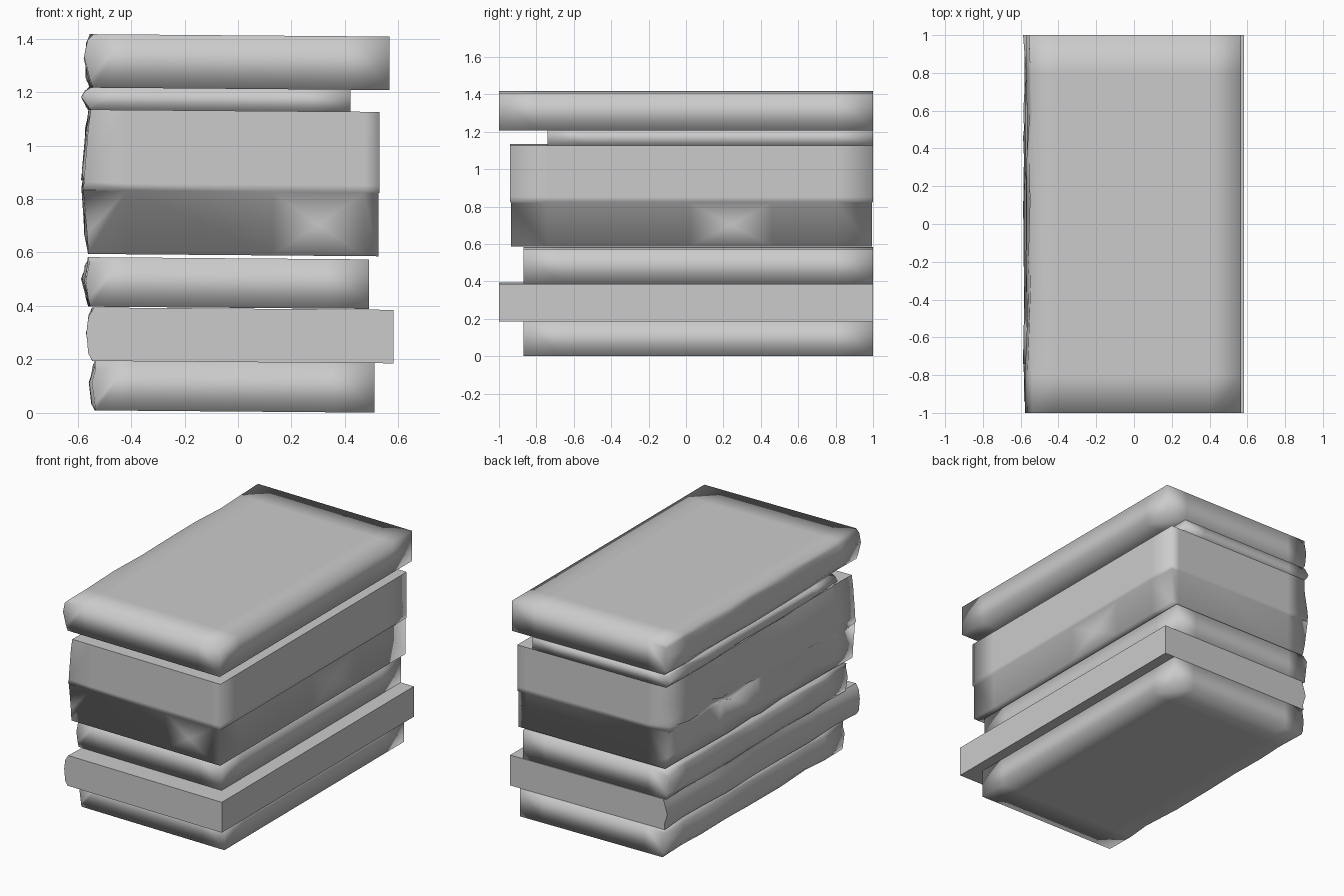
import bpy
import bmesh
import random
from mathutils import Vector

random.seed(4)
cube = bpy.data.objects.get("Cube")
if cube:
    bpy.data.objects.remove(cube)

grey = bpy.data.materials.new("paper grey")
grey.use_nodes = True
grey.diffuse_color = (0.6, 0.6, 0.6, 1)
grey.node_tree.nodes["Principled BSDF"].inputs["Base Color"].default_value = (0.6, 0.6, 0.6, 1)


def cut(bm, axis, values, faces=None):
    """Slice the mesh, or only some of its faces, across an axis."""
    normal = Vector([float(i == axis) for i in range(3)])
    for v in values:
        picked = [f for f in bm.faces if faces is None or faces(f)]
        geom = picked + list({e for f in picked for e in f.edges}) + list({p for f in picked for p in f.verts})
        bmesh.ops.bisect_plane(bm, geom=geom, plane_co=normal * v, plane_no=normal)


def worn_edge(bm, x0, z0, z1):
    """Bulge the -x side and make it uneven along its length."""
    def on_side(f):
        return f.normal.x < -0.9 and f.calc_center_median().x < x0 + 0.01
    bm.normal_update()
    h = z1 - z0
    cut(bm, 2, [z0 + h * 0.15, z0 + h * 0.55, z0 + h * 0.85], on_side)
    cut(bm, 1, [-0.5, -0.22, 0.1, 0.35, 0.6], on_side)
    for v in bm.verts:
        if v.co.x < x0 + 0.005:
            t = (v.co.z - z0) / h
            bulge = 4 * t * (1 - t)
            v.co.x += 0.02 - 0.026 * bulge + random.uniform(-0.007, 0.012)
            if 0.05 < t < 0.95:
                v.co.z += random.uniform(-0.04, 0.04) * h


def book(name, x0, x1, y0, z0, z1, seam=None, crisp=False, columns=None, rows=None):
    """A slab flush with the back; seam adds a shallow lip around it."""
    y1 = 1.0
    bm = bmesh.new()
    bmesh.ops.create_cube(bm, size=1)
    bmesh.ops.scale(bm, vec=(x1 - x0, y1 - y0, z1 - z0), verts=bm.verts)
    bmesh.ops.translate(bm, vec=((x0 + x1) / 2, (y0 + y1) / 2, (z0 + z1) / 2), verts=bm.verts)
    cut(bm, 0, columns or [x0 + 0.15, x1 - 0.16])
    cut(bm, 1, rows or [y0 + 0.2, y1 - 0.2])
    if seam:
        cut(bm, 2, [seam - 0.015, seam, seam + 0.015])
        bm.normal_update()
        # Draw the lower half in a little, on the three clean sides
        for v in bm.verts:
            if v.co.z < seam - 0.01:
                v.co.x -= 0.005 * (v.co.x > x1 - 0.001)
                v.co.y += 0.005 * (v.co.y < y0 + 0.001) - 0.005 * (v.co.y > y1 - 0.001)
        for v in bm.verts:
            if abs(v.co.z - seam) < 0.001:
                v.co.z = seam - 0.012
        # Pressed marks on the front and the +x side
        marks = []
        for f in bm.faces:
            c = f.calc_center_median()
            if c.z < seam - 0.05 and len(f.verts) == 4:
                front = f.normal.y < -0.9 and columns[-2] < c.x < columns[-1]
                side = f.normal.x > 0.9 and rows[1] < c.y < rows[2]
                if front or side:
                    marks.append(f)
        bmesh.ops.poke(bm, faces=marks)
    worn_edge(bm, x0, z0, z1)
    for v in bm.verts:
        v.co.z = max(0, v.co.z - 0.008 * v.co.x)
    bm.normal_update()
    for f in bm.faces:
        f.smooth = True
    # Crisp edges: all of them, or just the top rim of the seamed book
    for e in bm.edges:
        if len(e.link_faces) == 2 and e.calc_face_angle(0) > 0.7:
            mid = (e.verts[0].co + e.verts[1].co) / 2
            e.smooth = not (crisp or (seam and mid.z > z1 - 0.02))
    mesh = bpy.data.meshes.new(name)
    bm.to_mesh(mesh)
    bm.free()
    mesh.materials.append(grey)
    ob = bpy.data.objects.new(name, mesh)
    bpy.context.collection.objects.link(ob)


# The stack, from the bottom up
book("bottom_book", -0.55, 0.51, -0.87, 0.005, 0.19)
book("wide_book", -0.56, 0.582, -1, 0.19, 0.39, crisp=True)
book("short_book", -0.575, 0.49, -0.87, 0.393, 0.578)
book("thick_book", -0.575, 0.53, -0.94, 0.59, 1.13, seam=0.84,
     columns=[-0.42, 0.13, 0.47], rows=[-0.74, 0.02, 0.46, 0.8])
book("thin_book", -0.575, 0.42, -0.74, 1.128, 1.212)
book("top_book", -0.57, 0.567, -1, 1.212, 1.412)
